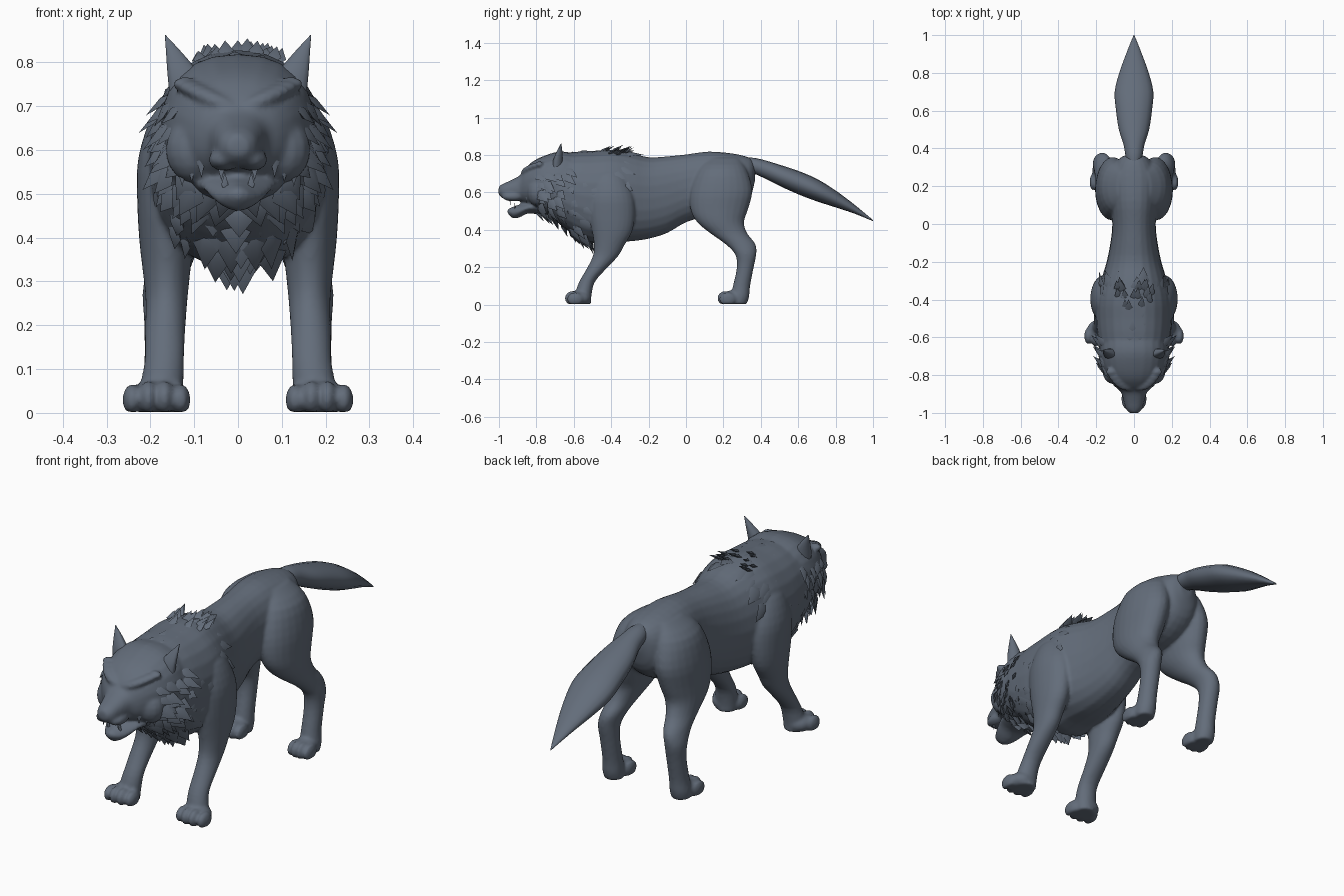
import bpy, bmesh, math, random
from mathutils import Vector

random.seed(4)
if "Cube" in bpy.data.objects:
    bpy.data.objects.remove(bpy.data.objects["Cube"])

fur = bpy.data.materials.new("slate_fur")
fur.use_nodes = True
COLOUR = (0.125, 0.152, 0.195, 1)
fur.diffuse_color = COLOUR
fur.node_tree.nodes["Principled BSDF"].inputs["Base Color"].default_value = COLOUR


def finish(name, bm, mirror=False, angle=50):
    bmesh.ops.recalc_face_normals(bm, faces=bm.faces)
    mesh = bpy.data.meshes.new(name)
    bm.to_mesh(mesh)
    bm.free()
    mesh.materials.append(fur)
    ob = bpy.data.objects.new(name, mesh)
    bpy.context.collection.objects.link(ob)
    bpy.ops.object.select_all(action='DESELECT')
    ob.select_set(True)
    bpy.context.view_layer.objects.active = ob
    bpy.ops.object.shade_smooth_by_angle(angle=math.radians(angle))
    if mirror:
        ob.modifiers.new("mirror", 'MIRROR')
    return ob


def spline(rows, t):
    """Catmull-Rom value of a table of rows at parameter t."""
    i = min(int(t), len(rows) - 2)
    u = t - i
    a, b, c, d = (rows[min(max(i + k, 0), len(rows) - 1)] for k in (-1, 0, 1, 2))
    return [q + u * (r - p) / 2 + u * u * (2 * p - 5 * q + 4 * r - s) / 2
            + u ** 3 * (3 * q - p - 3 * r + s) / 2 for p, q, r, s in zip(a, b, c, d)]


def ring_point(row, ang, upright, power=1.0, dish=1.0):
    x, y, z, r1, r2 = row
    c, s = math.cos(ang), math.sin(ang)
    c = math.copysign(abs(c) ** power, c) * max(r1, 0)
    s = math.copysign(abs(s) ** power, s) * max(r2, 0)
    if s < 0:
        s *= dish
    return Vector((x + c, y, z + s) if upright else (x + c, y + s, z))


def loft(bm, rows, upright, power=1.0, dish=1.0, flip=1, sides=24, steps=3):
    rings = []
    for k in range((len(rows) - 1) * steps + 1):
        ring = [ring_point(spline(rows, k / steps), math.tau * j / sides, upright, power, dish)
                for j in range(sides)]
        rings.append([bm.verts.new((p.x * flip, p.y, p.z)) for p in ring])
    for a, b in zip(rings, rings[1:]):
        for j in range(sides):
            n = (j + 1) % sides
            bm.faces.new((a[j], a[n], b[n], b[j]))
    bm.faces.new(rings[0])
    bm.faces.new(rings[-1])


def along(rows):
    """Turn (y, top, bottom, half width) into loft rows on the centre line."""
    return [(0, y, (t + b) / 2, w, (t - b) / 2) for y, t, b, w in rows]


def blob(bm, centre, size):
    made = bmesh.ops.create_uvsphere(bm, u_segments=14, v_segments=9, radius=1)["verts"]
    for v in made:
        v.co = Vector(centre) + Vector(p * q for p, q in zip(v.co, size))
        v.co.z = max(v.co.z, 0.002)


def tuft(bm, base, direction, normal, length, width):
    """Flattened pointed lock of fur."""
    d = direction.normalized()
    side = d.cross(normal).normalized() * width / 2
    up = side.cross(d).normalized() * width * 0.2
    if up.dot(normal) < 0:
        up = -up
    mid = base + d * length * 0.35
    points = [base, mid + side, mid - side, mid + up, base + d * length, mid - up]
    b, l, r, u, t, low = [bm.verts.new(p) for p in points]
    for f in ((b, l, u), (b, u, r), (l, t, u), (u, t, r), (b, low, l), (b, r, low), (l, low, t), (low, r, t)):
        bm.faces.new(f)


torso = along([
    (.37, .75, .67, .03), (.34, .785, .57, .085), (.25, .808, .50, .13), (.12, .818, .475, .125),
    (0, .803, .44, .115), (-.1, .793, .383, .125), (-.2, .788, .352, .145), (-.3, .813, .338, .175),
    (-.4, .828, .336, .2), (-.5, .822, .33, .203), (-.6, .815, .375, .192), (-.7, .79, .45, .172),
    (-.76, .7, .53, .1)])
head = along([
    (-.52, .79, .50, .11), (-.6, .81, .46, .165), (-.68, .818, .46, .178), (-.76, .795, .485, .165),
    (-.82, .765, .515, .135), (-.86, .728, .54, .102), (-.89, .69, .553, .07), (-.94, .663, .562, .054),
    (-.98, .645, .568, .042), (-1.002, .625, .59, .022)])
jaw = along([(-.76, .57, .475, .11), (-.84, .55, .488, .085), (-.885, .537, .468, .066),
             (-.92, .525, .46, .046), (-.945, .515, .478, .026), (-.954, .508, .49, .012)])
front_leg = [
    (.11, -.42, .74, .03, .05), (.13, -.41, .68, .065, .09), (.155, -.40, .58, .073, .12),
    (.162, -.395, .48, .068, .122), (.163, -.395, .39, .062, .107), (.163, -.41, .32, .054, .082),
    (.163, -.43, .26, .048, .068), (.166, -.48, .19, .046, .052), (.168, -.53, .12, .045, .042),
    (.175, -.55, .05, .05, .045), (.175, -.55, .002, .045, .042)]
hind_leg = [
    (.06, .2, .785, .03, .08), (.09, .195, .72, .08, .13), (.112, .19, .61, .089, .165),
    (.122, .178, .51, .083, .154), (.133, .185, .44, .073, .125), (.146, .23, .38, .058, .098),
    (.16, .29, .325, .05, .081), (.172, .319, .27, .046, .057), (.172, .317, .2, .042, .045),
    (.172, .297, .1, .042, .046), (.174, .287, .04, .046, .05), (.174, .282, .002, .042, .042)]

# One blended skin: torso, head, jaw, legs and paws
bm = bmesh.new()
loft(bm, torso, True, power=.9)
loft(bm, head, True, power=.86)
loft(bm, jaw, True, power=1.2)
blob(bm, (0, -.982, .622), (.028, .02, .02))
for s in (-1, 1):
    loft(bm, front_leg, False, flip=s)
    loft(bm, hind_leg, False, flip=s)
    # brow ridge rising outwards, cheekbone and upper lip
    for k in range(7):
        blob(bm, (s * (.03 + k * .015), -.862 + k * k * .0022, .702 + k * .008), (.03, .022, .016))
    blob(bm, (s * .10, -.79, .60), (.066, .06, .075))
    blob(bm, (s * .032, -.925, .578), (.036, .06, .026))
    # paws with four toes
    for x, y, gap in ((.186, -.565, .037), (.176, .25, .028)):
        blob(bm, (s * x, y, .034), (gap * 1.75, .06, .043))
        for k in (-1.5, -.5, .5, 1.5):
            blob(bm, (s * (x + k * gap), y - .046 + abs(k) * .012, .036 - abs(k) * .004),
                 (gap * .6, .044, .042 - abs(k) * .004))
skin = finish("body_skin", bm)
remesh = skin.modifiers.new("blend", 'REMESH')
remesh.mode = 'VOXEL'
remesh.voxel_size = .0075
remesh.use_smooth_shade = True
soften = skin.modifiers.new("soften", 'SMOOTH')
soften.factor = .5
soften.iterations = 4

# Ears, shallow at the front
bm = bmesh.new()
loft(bm, [(.112, -.70, .735, .045, .042), (.125, -.695, .775, .036, .036),
          (.145, -.682, .82, .019, .021), (.166, -.668, .862, .001, .001)], False, dish=.4, sides=16)
finish("ear", bm, True)

# Bushy tail
bm = bmesh.new()
loft(bm, along([
    (.30, .785, .70, .03), (.36, .785, .70, .045), (.42, .772, .675, .055), (.5, .748, .635, .08),
    (.6, .715, .59, .095), (.7, .672, .552, .102), (.8, .61, .52, .078), (.9, .535, .487, .042),
    (1, .452, .446, .002)]), True, sides=16)
finish("tail", bm)

# Fangs
bm = bmesh.new()
for x, y, z, drop in ((.038, -.94, .575, -1), (.03, -.915, .505, 1)):
    tuft(bm, Vector((x, y, z)), Vector((0, 0, drop)), Vector((0, -1, 0)), .045, .016)
finish("fangs", bm, True)


def shell(rows, t, ang, power):
    """Surface point and outward direction on a loft."""
    row = spline(rows, t)
    p = ring_point(row, ang, True, power)
    return p, Vector((math.cos(ang) / row[3], 0, math.sin(ang) / row[4])).normalized()


# Mane locks over neck and shoulders, lying back and down
bm = bmesh.new()
for k in range(6):
    for j in range(20):
        t = 7.5 + k * .55 + random.uniform(-.2, .2)
        ang = math.tau * (j + (k % 2) / 2) / 20 + random.uniform(-.1, .1)
        p, n = shell(torso, t, ang, .9)
        if p.z < .62 and t < 9.6:
            continue
        flow = Vector((0, .8, -.5 * abs(n.x))) + n * .12
        if n.z < -.5:
            flow = Vector((0, .4, -.5))
        tuft(bm, p - n * .01, flow, n, random.uniform(.07, .12), random.uniform(.045, .08))
# Raised crest above the shoulders
for j in range(20):
    x = random.uniform(-.085, .085)
    base = Vector((x, random.uniform(-.48, -.35), .812 - x * x * 3))
    tuft(bm, base, Vector((x * 2, .75, .42)), Vector((0, 0, 1)), random.uniform(.06, .09), .04)
# Chest bib narrowing to a point
for k in range(5):
    y, z, w = -.71 + k * .042, .475 - k * .024, .135 - k * .023
    for j in range(5):
        x = (j - 2) / 2 * w + random.uniform(-.012, .012)
        base = Vector((x, y + abs(x) * .5, z + abs(x) * .4))
        tuft(bm, base, Vector((-x * .4, .35, -1)), Vector((0, -1, 0)), random.uniform(.08, .12), .08)
finish("mane", bm, angle=60)

# Cheek ruffs framing the face
bm = bmesh.new()
for k in range(4):
    for j in range(9):
        ang = math.radians(-80 + j * 13 + random.uniform(-6, 6))
        p, n = shell(head, 1.5 + k * .7 + random.uniform(-.2, .2), ang, .86)
        flow = Vector((.25, .5, -.5)) + n * random.uniform(.1, .3)
        tuft(bm, p - n * .008, flow, n, random.uniform(.06, .11), random.uniform(.045, .075))
for j in range(3):
    base = Vector((.088 + j * .022, -.86 + j * .025, .635 - j * .01))
    tuft(bm, base, Vector((-.05, .1, -1)), Vector((.4, -1, 0)), .1, .035)
finish("cheek_ruff", bm, True, angle=60)
